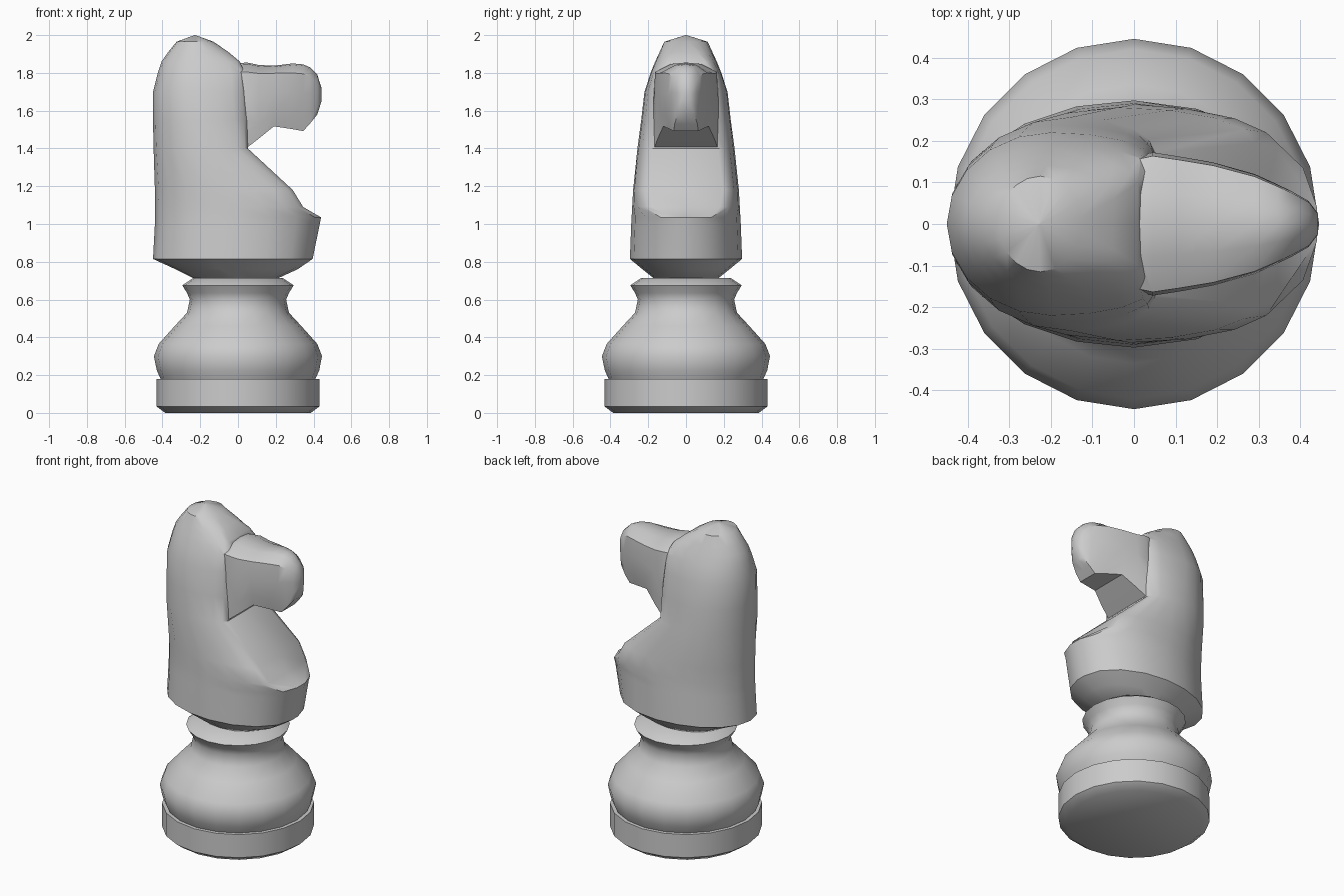
import bpy, bmesh
from math import sin, cos, pi, radians

if "Cube" in bpy.data.objects:
    bpy.data.objects.remove(bpy.data.objects["Cube"])


def loft(name, rings):
    """Skin a stack of equal-length closed rings and cap both ends."""
    bm = bmesh.new()
    vs = [[bm.verts.new(p) for p in r] for r in rings]
    n = len(rings[0])
    for a, b in zip(vs, vs[1:]):
        for i in range(n):
            j = (i + 1) % n
            bm.faces.new((a[i], a[j], b[j], b[i]))
    bm.faces.new(vs[0])
    bm.faces.new(vs[-1])
    bmesh.ops.remove_doubles(bm, verts=bm.verts, dist=1e-5)
    bmesh.ops.recalc_face_normals(bm, faces=bm.faces)
    me = bpy.data.meshes.new(name)
    bm.to_mesh(me)
    bm.free()
    ob = bpy.data.objects.new(name, me)
    bpy.context.collection.objects.link(ob)
    return ob


def select(ob):
    bpy.ops.object.select_all(action='DESELECT')
    ob.select_set(True)
    bpy.context.view_layer.objects.active = ob


def smooth(ob, deg):
    select(ob)
    bpy.ops.object.shade_smooth_by_angle(angle=radians(deg))


# turned pedestal, 20 sides: (radius, height)
profile = [(.385, 0), (.432, .035), (.432, .18), (.41, .18), (.43, .225),
           (.445, .30), (.42, .365), (.335, .46), (.27, .53), (.255, .60),
           (.27, .635), (.295, .675), (.235, .715)]
pedestal = loft("pedestal", [[(r * cos(i * pi / 10), r * sin(i * pi / 10), z)
                              for i in range(20)] for r, z in profile])
smooth(pedestal, 38)


# horizontal neck section: rounded back, front that may be cut off flat
def neck_ring(z, xb, xm, xf, w, f):
    half = [(xm - (xm - xb) * cos(i * pi / 10), w * sin(i * pi / 10))
            for i in range(6)]
    half += [(xm + (xf - xm) * sin(i * pi / 8), f + (w - f) * cos(i * pi / 8))
             for i in range(1, 5)]
    pts = half + [(xf, 0)] + [(x, -y) for x, y in reversed(half[1:])]
    return [(x, y, z) for x, y in pts]


# z, back x, widest x, front x, half width, flat front half width
levels = [(.712, -.235, 0, .21, .17, .01),
          (.76, -.33, 0, .315, .23, .02),
          (.815, -.45, 0, .395, .297, .03),
          (1.0, -.44, 0, .433, .29, .03),
          (1.035, -.44, 0, .44, .288, .04),
          (1.09, -.44, -.01, .345, .285, .18),
          (1.18, -.44, -.04, .29, .28, .195),
          (1.40, -.447, -.15, .052, .257, .17),
          (1.55, -.45, -.18, .05, .237, .165),
          (1.70, -.45, -.2, .04, .22, .155),
          (1.80, -.425, -.2, .035, .187, .14),
          (1.86, -.405, -.2, .01, .163, .10),
          (1.91, -.37, -.21, -.05, .14, .06),
          (1.965, -.325, -.225, -.13, .115, .015),
          (2.0, -.23, -.228, -.226, .002, .001)]
body = loft("horse_head", [neck_ring(*lv) for lv in levels])


# muzzle cross-section across x: arched brow on top, narrower jaw
def muzzle_ring(x, zb, zt, w, wb, drop):
    half = [(.45 * w, zt - .15 * drop), (w * .95, zt - drop),
            (w, .55 * zt + .45 * zb), ((w + wb) / 2, .2 * zt + .8 * zb),
            (wb, zb)]
    pts = [(0, zt)] + half + [(0, zb)] + [(-y, z) for y, z in reversed(half)]
    return [(x, y, z) for y, z in pts]


# x, bottom z, top z, half width, jaw half width, brow drop
muzzle = loft("muzzle", [muzzle_ring(*s) for s in [
    (-.10, 1.43, 1.84, .14, .12, .04),
    (.045, 1.402, 1.855, .172, .168, .05),
    (.11, 1.452, 1.842, .162, .15, .045),
    (.19, 1.517, 1.838, .148, .12, .04),
    (.29, 1.502, 1.85, .12, .085, .05),
    (.345, 1.492, 1.845, .095, .065, .05),
    (.38, 1.53, 1.83, .078, .06, .05),
    (.42, 1.58, 1.79, .055, .045, .04),
    (.442, 1.65, 1.72, .025, .02, .015)]])

# join muzzle and neck into one solid
mod = body.modifiers.new("join", 'BOOLEAN')
mod.operation = 'UNION'
mod.solver = 'EXACT'
mod.object = muzzle
select(body)
bpy.ops.object.modifier_apply(modifier=mod.name)
bpy.data.objects.remove(muzzle, do_unlink=True)
smooth(body, 38)
